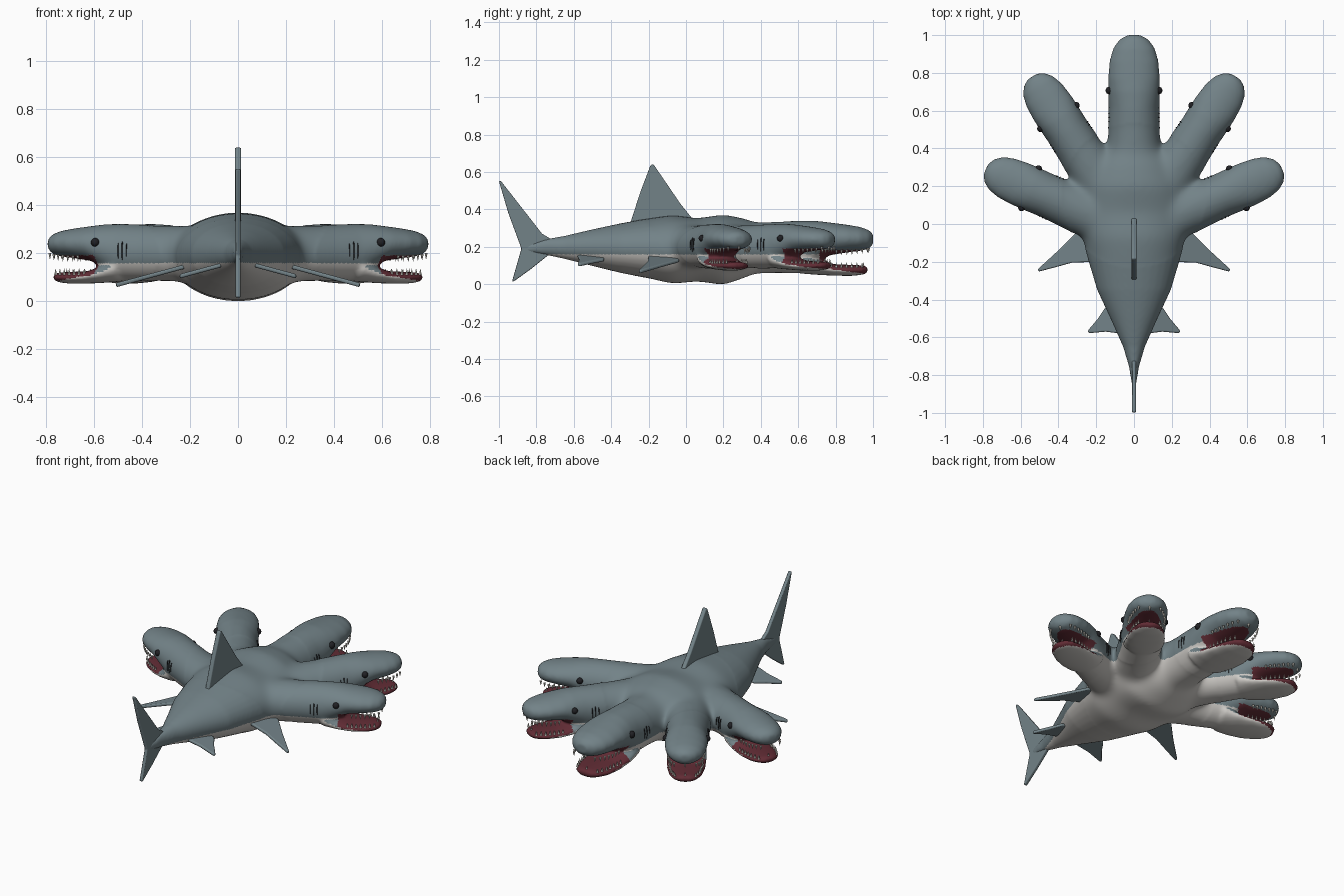
import bpy, bmesh
from math import sin, cos, pi, radians
from mathutils import Vector, Matrix

if "Cube" in bpy.data.objects:
    bpy.data.objects.remove(bpy.data.objects["Cube"])


def material(name, rgb):
    m = bpy.data.materials.new(name)
    m.diffuse_color = (*rgb, 1)
    m.use_nodes = True
    m.node_tree.nodes["Principled BSDF"].inputs["Base Color"].default_value = m.diffuse_color
    return m


GREY = material("slate_skin", (0.17, 0.225, 0.245))
PALE = material("pale_belly", (0.62, 0.60, 0.57))
RED = material("mouth_red", (0.12, 0.025, 0.035))
DARK = material("dark", (0.015, 0.015, 0.018))
IVORY = material("ivory", (0.8, 0.77, 0.7))


def finish(bm, name, *mats):
    bmesh.ops.recalc_face_normals(bm, faces=bm.faces[:])
    me = bpy.data.meshes.new(name)
    bm.to_mesh(me)
    bm.free()
    ob = bpy.data.objects.new(name, me)
    bpy.context.collection.objects.link(ob)
    for m in mats:
        me.materials.append(m)
    bpy.context.view_layer.objects.active = ob
    bpy.ops.object.select_all(action='DESELECT')
    ob.select_set(True)
    bpy.ops.object.shade_smooth_by_angle(angle=radians(40))
    return ob


# Heads: (angle from +y, tip distance from hub, scale)
HUB = Vector((0, -0.05))
HEADS = [(0, 1.05, 1.15)]
for s in (-1, 1):
    HEADS += [(s * radians(33), 0.99, 1.0), (s * radians(66.5), 0.855, 1.0)]

# Profiles: (distance back from tip, half width, z low, z high)
UPPER = [(0, .03, .215, .262), (.02, .067, .195, .28), (.06, .096, .185, .294),
         (.12, .113, .178, .304), (.2, .119, .166, .314), (.26, .119, .13, .321),
         (.34, .117, .085, .322), (.45, .12, .083, .318), (.6, .13, .08, .315), (.75, .13, .08, .315)]
JAW = [(.025, .035, .085, .115), (.05, .068, .077, .12), (.1, .093, .072, .122),
       (.18, .107, .073, .125), (.26, .112, .077, .15), (.34, .11, .083, .2)]
BODY = [(-.86, .01, .17, .21), (-.75, .028, .155, .242), (-.65, .058, .135, .258),
        (-.5, .125, .097, .293), (-.35, .195, .06, .325), (-.2, .24, .03, .352),
        (-.07, .275, 0, .37), (.06, .29, .015, .352), (.2, .28, -.006, .374),
        (.32, .22, .035, .35), (.42, .12, .08, .31)]


def place(head, t, v, z):
    a, length, s = head
    u, v = length - t * s, v * s
    if s > 1:
        z = (z - .2) * 1.18 + .195
    return Vector((HUB.x + u * sin(a) + v * cos(a), HUB.y + u * cos(a) - v * sin(a), z))


def local(head, p):
    a, length, s = head
    x, y = p.x - HUB.x, p.y - HUB.y
    z = (p.z - .195) / 1.18 + .2 if s > 1 else p.z
    return (length - x * sin(a) - y * cos(a)) / s, (x * cos(a) - y * sin(a)) / s, z


def width(profile, t):
    for a, b in zip(profile, profile[1:]):
        if t <= b[0]:
            return a[1] + (b[1] - a[1]) * (t - a[0]) / (b[0] - a[0])


def loft(bm, profile, put, n=32):
    rings = []
    for t, w, lo, hi in profile:
        rings.append([bm.verts.new(put(t, w * cos(2 * pi * i / n),
                      (lo + hi) / 2 + (hi - lo) / 2 * sin(2 * pi * i / n))) for i in range(n)])
    for a, b in zip(rings, rings[1:]):
        for i in range(n):
            bm.faces.new((a[i], a[(i + 1) % n], b[(i + 1) % n], b[i]))
    bm.faces.new(rings[0])
    bm.faces.new(rings[-1])


# Body, necks, snouts and jaws fused into one skin
bm = bmesh.new()
loft(bm, BODY, lambda y, x, z: Vector((x, y, z)))
for h in HEADS:
    for prof in (UPPER, JAW):
        loft(bm, prof, lambda t, v, z: place(h, t, v, z))
body = finish(bm, "body_with_heads", GREY, PALE, RED)
mod = body.modifiers.new("fuse", 'REMESH')
mod.mode = 'VOXEL'
mod.voxel_size = 0.009
bpy.ops.object.modifier_apply(modifier="fuse")

# Soften the skin, most of all where the necks meet
bm = bmesh.new()
bm.from_mesh(body.data)
hub_verts = [v for v in bm.verts if (v.co.xy - Vector((0, .15))).length < .38]
for i in range(5):
    bmesh.ops.smooth_vert(bm, verts=bm.verts[:], factor=.5, use_axis_x=True, use_axis_y=True, use_axis_z=True)
for i in range(50):
    bmesh.ops.smooth_vert(bm, verts=hub_verts, factor=.5, use_axis_x=True, use_axis_y=True, use_axis_z=True)
bm.normal_update()
# Countershading and mouth colour
for f in bm.faces:
    c = f.calc_center_median()
    f.smooth = True
    f.material_index = 1 if c.z < .16 and f.normal.z < .15 else 0
    for h in HEADS:
        t, v, z = local(h, c)
        if -.03 < t < .25 and abs(v) < .135 and .076 + t * .14 < z < .19:
            f.material_index = 2
bm.to_mesh(body.data)
bm.free()


# Fins: flat outlines with thickness and rounded edges
def fin(name, pts, thick):
    bm = bmesh.new()
    thick = Vector(thick)
    f = bm.faces.new([bm.verts.new(Vector(p) - thick / 2) for p in pts])
    r = bmesh.ops.extrude_face_region(bm, geom=[f])
    bmesh.ops.translate(bm, vec=thick, verts=[e for e in r['geom'] if isinstance(e, bmesh.types.BMVert)])
    ob = finish(bm, name, GREY)
    b = ob.modifiers.new("round", 'BEVEL')
    b.width, b.segments = .008, 3


fin("dorsal_fin", [(0, y, z) for y, z in
    ((.08, .31), (.03, .355), (-.03, .43), (-.17, .635), (-.18, .642), (-.19, .635),
     (-.245, .49), (-.29, .35), (-.31, .28))], (.026, 0, 0))
fin("tail_fin", [(0, y, z) for y, z in
    ((-.68, .2), (-.72, .24), (-.77, .27), (-.99, .552), (-1, .55), (-.95, .38), (-.88, .19),
     (-.9, .12), (-.93, .015), (-.92, .015), (-.83, .08), (-.73, .16))], (.02, 0, 0))
for s, side in ((-1, "left"), (1, "right")):
    fin("pectoral_fin_" + side, [(s * x, y, .15 - (x - .2) * .27) for x, y in
        ((.2, -.02), (.3, -.04), (.39, -.13), (.51, -.24), (.505, -.252), (.42, -.23),
         (.33, -.205), (.2, -.2))], (0, 0, .018))
    fin("pelvic_fin_" + side, [(s * x, y, .15 - (x - .07) * .27) for x, y in
        ((.07, -.43), (.15, -.44), (.19, -.5), (.245, -.565), (.24, -.578), (.15, -.57), (.07, -.58))],
        (0, 0, .018))

# Eyes and gill slits on both sides of each head
eyes, gills = bmesh.new(), bmesh.new()
for h in HEADS:
    a, _, k = h
    turn = Matrix.Rotation(-a, 4, 'Z')
    for s in (-1, 1):
        p = place(h, .255, s * .113, .245)
        bmesh.ops.create_uvsphere(eyes, u_segments=16, v_segments=10, radius=.018 * k,
                                  matrix=Matrix.Translation(p))
        for t, zl in ((.36, .033), (.378, .04), (.398, .03)):
            m = Matrix.Translation(place(h, t, s * .113, .21)) @ turn @ Matrix.Diagonal((.008, .0025, zl, 1))
            bmesh.ops.create_uvsphere(gills, u_segments=8, v_segments=8, radius=1, matrix=m)
finish(eyes, "eyes", DARK)
finish(gills, "gill_slits", DARK)

# Teeth along the upper and lower jaw edges
teeth = bmesh.new()
for h in HEADS:
    for prof, z, up, t0 in ((UPPER, .178, -1, .02), (JAW, .122, 1, .045)):
        spots = [(t0, 0)]
        for i in range(7):
            t = t0 + .006 + .024 * i
            spots += [(t, s * (width(prof, t) * .85)) for s in (-1, 1)]
        for t, v in spots:
            zt = z + (.012 * (1 - t / .1) if up < 0 and t < .1 else 0)
            m = Matrix.Translation(place(h, t, v, zt)) @ Matrix.Diagonal((1, 1, up, 1))
            bmesh.ops.create_cone(teeth, cap_ends=True, segments=6, radius1=.007, radius2=.0005,
                                  depth=.026, matrix=m)
finish(teeth, "teeth", IVORY)
